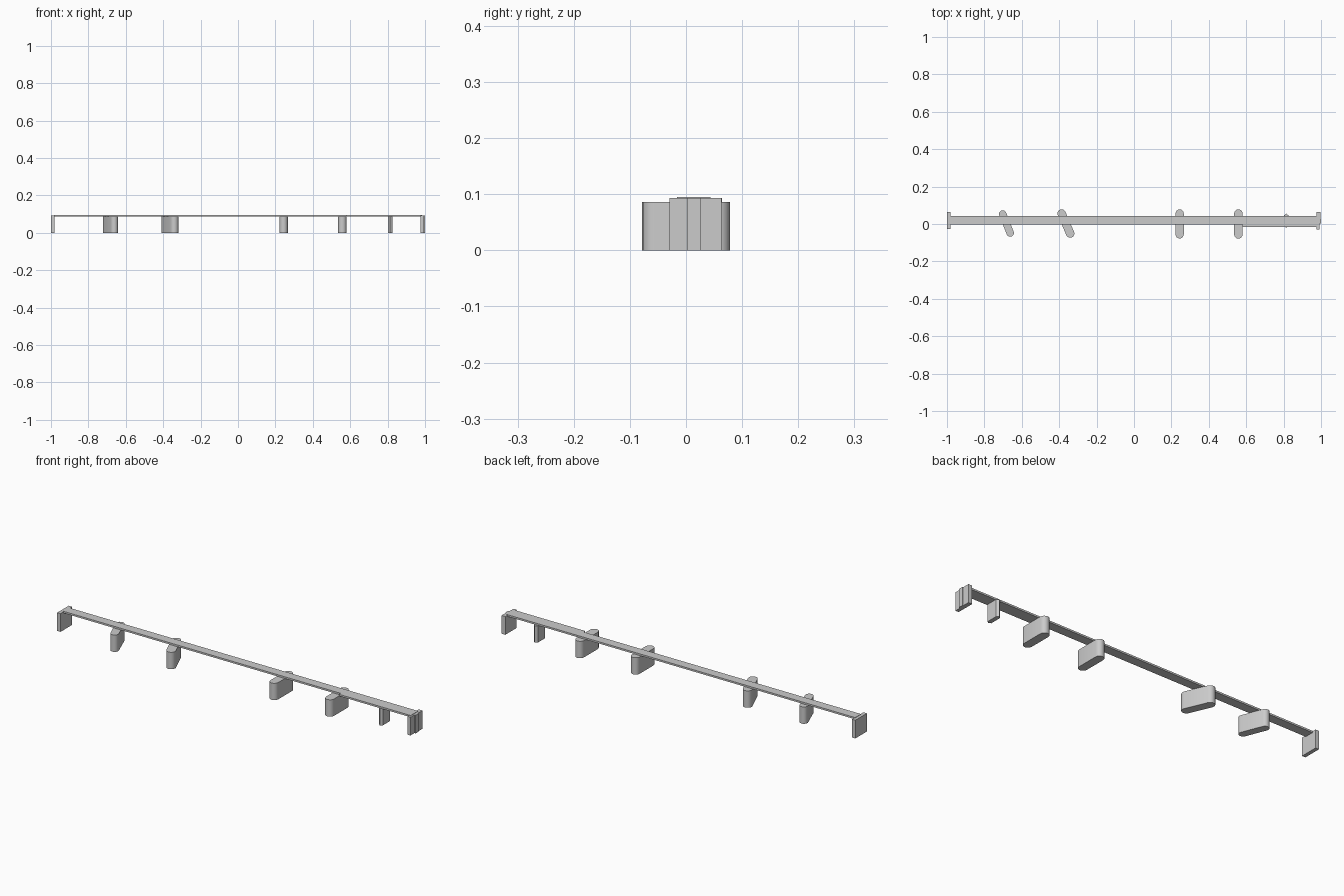
import bpy, bmesh, math

if "Cube" in bpy.data.objects:
    bpy.data.objects.remove(bpy.data.objects["Cube"])


def prism(name, outline, z0, z1):
    """Extrude a plan outline (counter-clockwise) from z0 to z1."""
    bm = bmesh.new()
    base = bm.faces.new([bm.verts.new((x, y, z0)) for x, y in outline])
    ext = bmesh.ops.extrude_face_region(bm, geom=[base])
    for g in ext["geom"]:
        if isinstance(g, bmesh.types.BMVert):
            g.co.z = z1
    bmesh.ops.recalc_face_normals(bm, faces=bm.faces)
    me = bpy.data.meshes.new(name)
    bm.to_mesh(me)
    bm.free()
    ob = bpy.data.objects.new(name, me)
    bpy.context.collection.objects.link(ob)
    return ob


def stadium(x0, y0, x1, y1, r, n=8):
    """Rounded-end outline around the segment from (x0,y0) to (x1,y1)."""
    a = math.atan2(y1 - y0, x1 - x0)
    pts = []
    for cx, cy, start in ((x1, y1, a - math.pi / 2), (x0, y0, a + math.pi / 2)):
        for i in range(n + 1):
            t = start + math.pi * i / n
            pts.append((cx + r * math.cos(t), cy + r * math.sin(t)))
    return pts


def smooth(ob):
    bpy.ops.object.select_all(action='DESELECT')
    ob.select_set(True)
    bpy.context.view_layer.objects.active = ob
    bpy.ops.object.shade_smooth_by_angle(angle=math.radians(35))


# Bridge deck, widening on the front side near the right end
prism("deck", [(-0.985, -0.003), (0.58, -0.003), (0.58, -0.016), (0.985, -0.016),
               (0.985, 0.044), (-0.985, 0.044)], 0.086, 0.095)

# River piers: rear core end, front core end, radius
piers = [
    (-0.702, 0.053, -0.662, -0.048, 0.020),
    (-0.387, 0.056, -0.341, -0.051, 0.0225),
    (0.244, 0.056, 0.244, -0.0555, 0.0220),
    (0.558, 0.056, 0.558, -0.0555, 0.0225),
]
for i, p in enumerate(piers):
    smooth(prism(f"pier_{i + 1}", stadium(*p), 0, 0.086))

# Slim pointed pier near the right bank
prism("small_pier", [(0.803, -0.012), (0.814, -0.020), (0.825, -0.012),
                     (0.825, 0.047), (0.814, 0.056), (0.803, 0.047)], 0, 0.086)

# End abutments
prism("left_abutment", [(-1.0, -0.028), (-0.981, -0.028), (-0.981, 0.064),
                        (-1.0, 0.064)], 0, 0.093)
prism("right_abutment", [(0.975, -0.029), (0.993, -0.029), (0.993, 0.003),
                         (1.0, 0.003), (1.0, 0.027), (0.996, 0.027),
                         (0.996, 0.063), (0.975, 0.063)], 0, 0.093)
